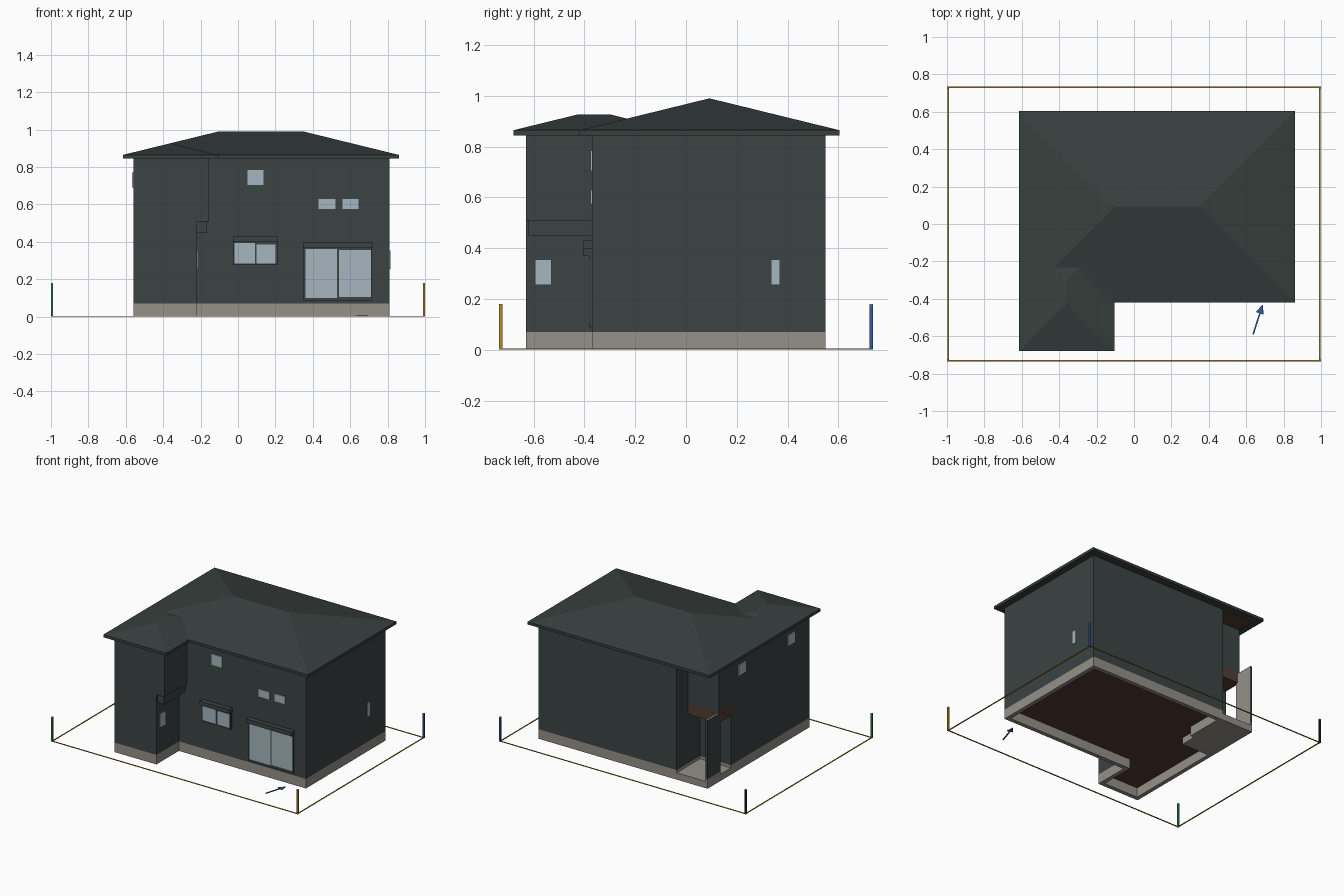
import bpy, bmesh
from mathutils import Vector

if "Cube" in bpy.data.objects:
    bpy.data.objects.remove(bpy.data.objects["Cube"])


def material(name, r, g, b):
    m = bpy.data.materials.new(name)
    m.use_nodes = True
    m.diffuse_color = (r, g, b, 1)
    m.node_tree.nodes["Principled BSDF"].inputs["Base Color"].default_value = (r, g, b, 1)
    return m


WALL = material("dark slate wall", .045, .056, .056)
ROOF = material("dark roof", .039, .051, .048)
BASE = material("warm grey concrete", .30, .28, .25)
GLASS = material("pale glass", .38, .47, .52)
WOOD = material("dark brown wood", .085, .045, .032)
YELLOW = material("ochre yellow", .42, .25, .02)
BLUE = material("blue", .03, .10, .33)
GREEN = material("green", .03, .25, .07)
BLACK = material("black", .015, .015, .015)


def finish(name, bm, *mats):
    bmesh.ops.recalc_face_normals(bm, faces=bm.faces)
    mesh = bpy.data.meshes.new(name)
    bm.to_mesh(mesh)
    bm.free()
    for m in mats:
        mesh.materials.append(m)
    ob = bpy.data.objects.new(name, mesh)
    bpy.context.collection.objects.link(ob)
    return ob


def prism(name, outline, z0, z1, mat, under=None, hollow=False):
    """Extrude a plan outline; optionally colour its underside or open its ends."""
    bm = bmesh.new()
    face = bm.faces.new([bm.verts.new((x, y, z0)) for x, y in outline])
    top = bmesh.ops.extrude_face_region(bm, geom=[face])["geom"]
    bmesh.ops.translate(bm, vec=(0, 0, z1 - z0),
                        verts=[v for v in top if isinstance(v, bmesh.types.BMVert)])
    bmesh.ops.recalc_face_normals(bm, faces=bm.faces)
    if under:
        for f in bm.faces:
            f.material_index = int(f.normal.z < -.5)
    if hollow:
        ends = [f for f in bm.faces if abs(f.normal.z) > .5]
        bmesh.ops.delete(bm, geom=ends, context="FACES_ONLY")
    return finish(name, bm, mat, under or mat)


def box(name, x0, x1, y0, y1, z0, z1, mat, under=None):
    return prism(name, [(x0, y0), (x1, y0), (x1, y1), (x0, y1)], z0, z1, mat, under)


def hip_roof(name, x0, x1, y0, y1, z0, z1, slope):
    """Fascia plus four equal slopes meeting in a ridge."""
    bm = bmesh.new()
    corners = [(x0, y0), (x1, y0), (x1, y1), (x0, y1)]
    low = [bm.verts.new((x, y, z0)) for x, y in corners]
    eave = [bm.verts.new((x, y, z1)) for x, y in corners]
    half = min(x1 - x0, y1 - y0) / 2
    top = z1 + half * slope
    along_x = x1 - x0 > y1 - y0
    if along_x:
        a, b = (x0 + half, y0 + half, top), (x1 - half, y0 + half, top)
    else:
        a, b = (x0 + half, y0 + half, top), (x0 + half, y1 - half, top)
    a, b = bm.verts.new(a), bm.verts.new(b)
    bm.faces.new(low)
    for i in range(4):
        j = (i + 1) % 4
        bm.faces.new((low[i], low[j], eave[j], eave[i]))
        if along_x:
            ridge = [(b, a), (b,), (a, b), (a,)][i]
        else:
            ridge = [(a,), (b, a), (b,), (a, b)][i]
        bm.faces.new((eave[i], eave[j], *ridge))
    return finish(name, bm, ROOF)


# Plan outlines
LEFT, RIGHT, FRONT, BACK, WING = -.56, .81, -.37, .55, -.63
PORCH_X = -.31


def plan(wing_x, porch_y):
    return [(LEFT, WING), (wing_x, WING), (wing_x, FRONT), (RIGHT, FRONT),
            (RIGHT, BACK), (PORCH_X, BACK), (PORCH_X, porch_y), (LEFT, porch_y)]


# Foundation ring, open underneath
ring = prism("foundation", plan(-.22, .28), 0, .07, BASE, hollow=True)
mod = ring.modifiers.new("thickness", "SOLIDIFY")
mod.thickness = .03
mod.offset = -1
mod.use_even_offset = True

# Storeys
prism("ground_floor_walls", plan(-.22, .28), .07, .51, WALL, under=WOOD)
prism("upper_floor_walls", plan(-.155, .42), .51, .85, WALL)
box("wing_overhang_beam", -.55, -.165, -.62, FRONT, .45, .51, WALL)

# Porch
box("porch_slab", LEFT, PORCH_X, .13, BACK, 0, .05, BASE)
box("porch_lintel", LEFT, PORCH_X, .27, .42, .43, .51, WOOD)
box("porch_soffit", LEFT, PORCH_X, .42, BACK, .838, .846, WOOD)
box("porch_screen_base", LEFT, -.545, .40, BACK, .05, .07, BASE)
screen = box("porch_screen", LEFT, -.545, .40, BACK, .07, .50, BASE)
screen.data.materials[1] = WALL
for p in screen.data.polygons:
    p.material_index = int(p.normal.x < -.5 or p.normal.y > .5)

# Roofs
hip_roof("main_roof", -.615, .86, -.42, .605, .845, .865, .245)
hip_roof("wing_roof", -.615, -.105, -.68, -.045, .845, .865, .245)

# Front windows with frames and hoods
for name, x0, x1, z0, z1, panes in (
        ("kitchen", -.025, .21, .275, .40, ((-.02, .09, .285, .395), (.10, .20, .285, .385))),
        ("terrace", .35, .715, .085, .37, ((.36, .53, .10, .362), (.54, .71, .105, .357)))):
    box(name + "_window_frame", x0, x1, FRONT - .01, FRONT, z0, z1, WALL)
    box(name + "_window_hood", x0 - .003, x1 + .003, FRONT - .035, FRONT, z1, z1 + .03, WALL)
    for a, b, c, d in panes:
        box(name + "_window_pane", a, b, FRONT - .013, FRONT - .01, c, d, GLASS)

# Small front windows
for x0, x1, z0, z1 in ((.05, .135, .705, .785), (.43, .52, .575, .63), (.56, .645, .575, .63)):
    box("small_front_window", x0, x1, FRONT - .006, FRONT, z0, z1, GLASS)

# Side windows
for x, y0, y1, z0, z1 in ((RIGHT + .006, .335, .37, .255, .355),
                          (-.214, -.595, -.53, .255, .355),
                          (LEFT, .11, .195, .69, .77),
                          (LEFT, -.46, -.375, .69, .77)):
    box("side_window", x - .006, x, y0, y1, z0, z1, GLASS)

# Plot boundary lines and corner posts
for s in (-1, 1):
    box("boundary_line_long", -.995, .99, s * .73 - .004, s * .73 + .004, 0, .004, YELLOW)
    box("boundary_line_short", s * .994 - .004, s * .994 + .004, -.73, .73, 0, .004, YELLOW)
for sx, sy, mat in ((-1, -1, GREEN), (1, -1, YELLOW), (1, 1, BLUE), (-1, 1, BLACK)):
    x, y = sx * .994, sy * .73
    box("corner_post", x - .006, x + .006, y - .006, y + .006, 0, .175, mat)
    box("corner_post_cap", x - .006, x + .006, y - .006, y + .006, .175, .18, BASE)

# Entrance arrow lying on the ground
tail, tip = Vector((.637, -.59)), Vector((.688, -.43))
d = (tip - tail).normalized()
n = Vector((-d.y, d.x))
neck = tip - d * .05
prism("ground_arrow", [tail - n * .004, neck - n * .004, neck - n * .022, tip,
                       neck + n * .022, neck + n * .004, tail + n * .004], 0, .005, BLUE)
